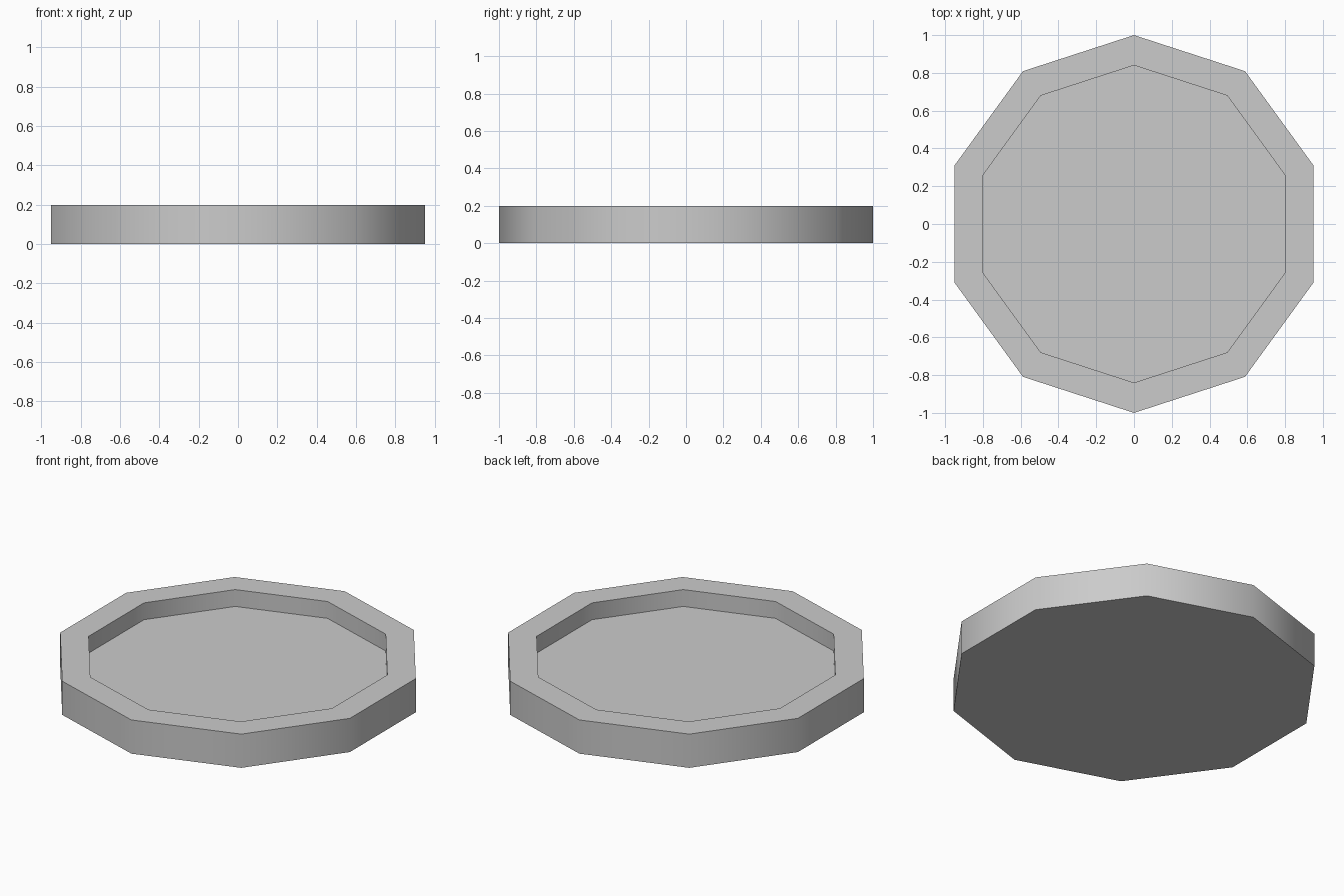
import bpy, bmesh, math

if "Cube" in bpy.data.objects:
    bpy.data.objects.remove(bpy.data.objects["Cube"])

SIDES = 10
# (radius, z) profile: base, outer wall, flat rim, inner wall down to the floor
PROFILE = [(1.0, 0.0), (1.0, 0.2), (0.84, 0.2), (0.84, 0.1)]

bm = bmesh.new()

def ring(radius, z):
    angles = [math.pi / 2 + 2 * math.pi * i / SIDES for i in range(SIDES)]
    return [bm.verts.new((radius * math.cos(a), radius * math.sin(a), z)) for a in angles]

rings = [ring(r, z) for r, z in PROFILE]

# Walls and rim
for low, high in zip(rings, rings[1:]):
    for i in range(SIDES):
        j = (i + 1) % SIDES
        bm.faces.new((low[i], low[j], high[j], high[i]))

# Underside and recessed floor
bm.faces.new(rings[0][::-1])
bm.faces.new(rings[-1])
bmesh.ops.recalc_face_normals(bm, faces=bm.faces)

mesh = bpy.data.meshes.new("shallow_tray")
bm.to_mesh(mesh)
bm.free()
tray = bpy.data.objects.new("shallow_tray", mesh)
bpy.context.collection.objects.link(tray)

# Smooth around the walls, sharp at rim and floor edges
bpy.context.view_layer.objects.active = tray
tray.select_set(True)
bpy.ops.object.shade_smooth_by_angle(angle=math.radians(45))
